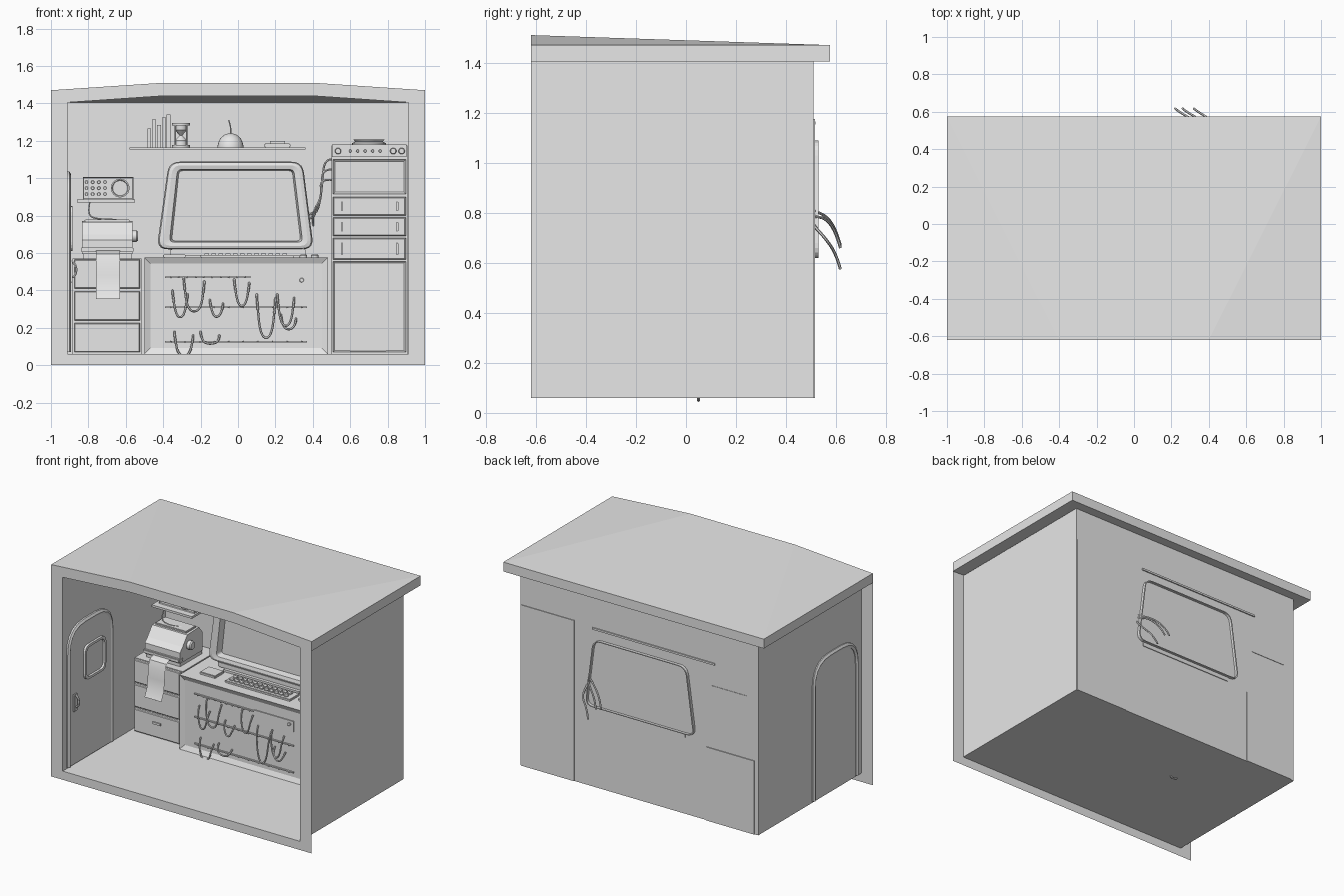
import bpy, bmesh, math
from mathutils import Vector

cube = bpy.data.objects.get("Cube")
if cube:
    bpy.data.objects.remove(cube, do_unlink=True)

grey = bpy.data.materials.new("plain grey")
grey.use_nodes = True
grey.diffuse_color = (0.8, 0.8, 0.8, 1)
grey.node_tree.nodes["Principled BSDF"].inputs["Base Color"].default_value = (0.8, 0.8, 0.8, 1)


def finish(name, bm, smooth=False, fix=True):
    if fix:
        bmesh.ops.recalc_face_normals(bm, faces=bm.faces[:])
    me = bpy.data.meshes.new(name)
    bm.to_mesh(me)
    bm.free()
    me.materials.append(grey)
    ob = bpy.data.objects.new(name, me)
    bpy.context.collection.objects.link(ob)
    if smooth:
        bpy.ops.object.select_all(action='DESELECT')
        ob.select_set(True)
        bpy.context.view_layer.objects.active = ob
        bpy.ops.object.shade_smooth_by_angle(angle=math.radians(35))
    return ob


def loft(name, loops, start=True, end=True, closed=True, smooth=False):
    """Bridge matching point loops, with optional end caps."""
    bm = bmesh.new()
    rows = [[bm.verts.new(p) for p in loop] for loop in loops]
    n = len(rows[0])
    for a, b in zip(rows, rows[1:]):
        for i in range(n if closed else n - 1):
            j = (i + 1) % n
            bm.faces.new((a[i], a[j], b[j], b[i]))
    if start:
        bm.faces.new(rows[0])
    if end:
        bm.faces.new(rows[-1])
    return finish(name, bm, smooth)


def box(name, x, y, z, inset=0, depth=0, bevel=0):
    """Box from ranges; its front face can carry a recessed or raised panel."""
    bm = bmesh.new()
    bmesh.ops.create_cube(bm, size=1)
    for v in bm.verts:
        v.co = [r[0] if c < 0 else r[1] for c, r in zip(v.co, (x, y, z))]
    bm.normal_update()
    if bevel:
        bmesh.ops.bevel(bm, geom=bm.edges[:], offset=bevel, segments=2, affect='EDGES')
    if inset:
        front = [max(bm.faces, key=lambda f: -f.normal.y * f.calc_area())]
        bmesh.ops.inset_region(bm, faces=front, thickness=inset)
        for v in front[0].verts:
            v.co.y -= depth
    return finish(name, bm)


def lathe(name, centre, profile, axis='Z', sides=24):
    """Turn (radius, height) points around an axis."""
    loops = []
    for r, h in profile:
        ring = []
        for i in range(sides):
            a = 2 * math.pi * i / sides
            c, s = r * math.cos(a), r * math.sin(a)
            off = {'Z': (c, s, h), 'Y': (c, -h, s), 'X': (h, c, s)}[axis]
            ring.append(Vector(centre) + Vector(off))
        loops.append(ring)
    return loft(name, loops, smooth=True)


def knob(name, centre, r, h, axis='Y'):
    return lathe(name, centre, [(r, 0), (r, h * .8), (r * .8, h)], axis, 16)


def tube(name, pts, r, spline='NURBS'):
    cu = bpy.data.curves.new(name, 'CURVE')
    cu.dimensions = '3D'
    cu.bevel_depth, cu.bevel_resolution, cu.resolution_u = r, 1, 6
    cu.use_fill_caps = True
    sp = cu.splines.new(spline)
    sp.points.add(len(pts) - 1)
    for p, co in zip(sp.points, pts):
        p.co = (*co, 1)
    if spline == 'NURBS':
        sp.use_endpoint_u, sp.order_u = True, 3
    cu.materials.append(grey)
    ob = bpy.data.objects.new(name, cu)
    bpy.context.collection.objects.link(ob)
    bpy.ops.object.select_all(action='DESELECT')
    ob.select_set(True)
    bpy.context.view_layer.objects.active = ob
    bpy.ops.object.convert(target='MESH')
    bpy.ops.object.shade_smooth_by_angle(angle=math.radians(50))


def rounded(corners, r, n=5):
    """Round the corners of a 2D outline."""
    pts = [Vector(c) for c in corners]
    out = []
    for i, p in enumerate(pts):
        a = p + (pts[i - 1] - p).normalized() * r
        b = p + (pts[(i + 1) % len(pts)] - p).normalized() * r
        for k in range(n + 1):
            t = k / n
            out.append(a * (1 - t) ** 2 + p * 2 * t * (1 - t) + b * t * t)
    return out


# Room shell: floor, back and side walls
W, F, B = .912, -.62, .51
loft("room_shell", [[(-W, y, 1.405), (-W, y, .06), (W, y, .06), (W, y, 1.405)] for y in (F, B)],
     start=False, closed=False)
loft("back_wall", [[(-W, B, z), (W, B, z)] for z in (.06, 1.405)], False, False, False)

# Flat front frame with a shallow arched top
outer = [(-1, 0), (1, 0), (1, 1.47), (.4, 1.51), (-.4, 1.51), (-1, 1.47)]
inner = [(-W, .06), (W, .06), (W, 1.405), (.4, 1.44), (-.4, 1.44), (-W, 1.405)]
loft("front_frame", [[(x, F, z) for x, z in o] for o in (outer, inner)], False, False)

# Roof: raised at the front, level at the back, with an overhang
bm = bmesh.new()
R = .575
tl, tr, pl, pr, bl, br = [bm.verts.new(p) for p in (
    (-1, F, 1.47), (1, F, 1.47), (-.4, F, 1.51), (.4, F, 1.51), (-1, R, 1.47), (1, R, 1.47))]
ul, ur, vl, vr, wl, wr = [bm.verts.new(p) for p in (
    (-1, F, 1.405), (1, F, 1.405), (-.4, F, 1.44), (.4, F, 1.44), (-1, R, 1.405), (1, R, 1.405))]
for f in ((tl, pl, bl), (pl, pr, br, bl), (pr, tr, br), (ul, vl, wl), (vl, vr, wr, wl), (vr, ur, wr),
          (tl, bl, wl, ul), (tr, br, wr, ur), (bl, br, wr, wl), (tl, pl, vl, ul), (pl, pr, vr, vl), (pr, tr, ur, vr)):
    bm.faces.new(f)
finish("roof", bm)

# Side door with arched frame, window and handle
arch = rounded([(-.565, .06), (-.565, 1.02), (-.095, 1.02), (-.095, .06)], .17)[6:18]
arch = [Vector((-.565, .07))] + arch + [Vector((-.095, .07))]
tube("door_frame", [(-.91, y, z) for y, z in arch], .018, 'POLY')
loft("door_panel", [[(x, p[0], p[1]) for p in arch] for x in (-.915, -.9)])
win = rounded([(-.41, .61), (-.41, .85), (-.18, .85), (-.18, .61)], .05)
mid = Vector((-.295, .73))
loft("door_window", [[(x, *(mid + (p - mid) * s)) for p in win]
                     for x, s in ((-.902, 1), (-.885, 1), (-.885, .86), (-.897, .84))])
box("door_handle_plate", (-.9, -.885), (-.53, -.49), (.44, .56), bevel=.004)
tube("door_handle", [(-.885, -.51, .47), (-.865, -.51, .48), (-.865, -.51, .54), (-.885, -.51, .55)], .007)

# Left drawer cabinet
box("left_cabinet", (-.885, -.515), (.13, .516), (.06, .57))
for z in (.07, .24, .41):
    box("left_drawer", (-.875, -.525), (.115, .13), (z, z + .155), .006, .004)
    box("left_drawer_handle", (-.73, -.67), (.103, .112), (z + .09, z + .105))

# Printer with paper strip
body = [(.17, .595), (.17, .67), (.2, .7), (.25, .765), (.38, .77), (.42, .72), (.42, .595)]
loft("printer_body", [[(x, y, z) for y, z in body] for x in (-.835, -.565)])
box("printer_base", (-.83, -.57), (.18, .42), (.57, .6))
box("printer_slot", (-.84, -.56), (.155, .2), (.605, .63), bevel=.004)
box("printer_lid", (-.82, -.58), (.26, .37), (.765, .78), bevel=.004)
knob("printer_knob", (-.57, .27, .69), .03, .035, 'X')
paper = [(.2, .615), (.15, .612), (.115, .595), (.1, .55), (.095, .48), (.085, .41), (.06, .355)]
loft("paper_strip", [[(x, y, z) for y, z in paper] for x in (-.76, -.63)], False, False, False, True)

# Radio on a small shelf
box("radio_shelf", (-.86, -.55), (.28, .51), (.87, .885))
box("radio_body", (-.83, -.56), (.32, .513), (.887, 1.005), .006, -.004)
lathe("radio_speaker", (-.63, .325, .947), [(.05, 0), (.05, .01), (.043, .01), (.04, .004)], 'Y')
for i in range(4):
    for k in range(3):
        knob("radio_knob", (-.81 + i * .033, .325, .915 + k * .032), .009, .012)
tube("radio_cable", [(-.79, .34, .88), (-.81, .3, .8), (-.74, .28, .78), (-.65, .3, .78), (-.63, .33, .77)], .004)

# Desk with recessed peg panel
box("desk", (-.5, .48), (.07, .51), (.06, .575), .045, -.015)
box("desk_label_plate", (.07, .37), (.078, .086), (.405, .48))
knob("desk_plate_knob", (.34, .08, .455), .012, .01)
for z, x1 in ((.47, .07), (.31, .37), (.125, .37)):
    box("peg_rail", (-.39, x1), (.076, .086), (z - .004, z + .004))
    for i in range(10):
        knob("peg", (-.36 + i * (x1 + .33) / 9, .08, z), .004, .014)

# Hanging wires: left x, right x, top z, bottom z
for a, b, t, d in ((-.35, -.27, .4, .29), (-.29, -.18, .47, .33), (-.15, -.08, .35, .28),
                   (-.02, .06, .46, .35), (.1, .2, .38, .2), (.21, .3, .38, .25),
                   (.23, .31, .27, .21), (-.34, -.24, .18, .08), (-.2, -.1, .18, .13)):
    e = d - (t - d) * .3
    tube("hanging_wire", [(a, .08, t), (a, .055, t - .02), (a + .02, .05, e),
                          (b - .02, .05, e), (b, .055, t - .04), (b, .08, t - .02)], .006)

# Desk controls
box("keyboard", (-.2, .3), (.14, .25), (.575, .59), bevel=.003)
for i in range(12):
    for k in range(2):
        box("key", (-.18 + i * .038, -.155 + i * .038), (.16 + k * .04, .185 + k * .04), (.588, .597))
box("desk_pad", (-.4, -.28), (.15, .25), (.575, .593), bevel=.004)
for x in (.35, .41):
    lathe("desk_dial", (x, .2, .575), [(.02, 0), (.02, .012), (.015, .018)])

# Large screen
rim = rounded([(-.435, .62), (.405, .62), (.345, 1.088), (-.37, 1.088)], .06)
glass = rounded([(-.355, .665), (.335, .665), (.29, 1.04), (-.315, 1.04)], .02)
steps = ((.12, .512), (.12, .53), (0, .53), (0, .31), (.1, .285), (.4, .28), (.85, .285), (.9, .3), (1, .33))
loft("screen", [[(p.x, y, p.y) for p in (a.lerp(b, t) for a, b in zip(rim, glass))] for t, y in steps], start=False)
box("screen_stand", (-.36, .36), (.29, .515), (.585, .625), bevel=.006)
box("screen_foot", (-.3, .28), (.27, .45), (.575, .59))

# Right appliance stack
box("right_cabinet", (.5, .905), (.115, .515), (.06, 1.175))
box("lower_door", (.508, .897), (.1, .115), (.07, .555), .012, -.006)
for z in (.075, .53):
    box("door_vent", (.6, .79), (.098, .108), (z, z + .01))
for z0, z1 in ((.565, .68), (.69, .79), (.8, .9)):
    box("right_drawer", (.508, .897), (.1, .115), (z0, z1), .008, .005)
    for x in (.55, .845):
        box("drawer_handle", (x, x + .012), (.075, .1), (z0 + .025, z1 - .025), bevel=.003)
box("oven_door", (.508, .897), (.095, .115), (.915, 1.1), .014, -.008)
box("oven_panel", (.503, .902), (.1, .115), (1.112, 1.18))
for x in (.535, .83, .875):
    knob("oven_knob", (x, .1, 1.145), .017, .02)
for i in range(5):
    knob("oven_button", (.6 + i * .04, .1, 1.145), .008, .012)
lathe("hot_plate", (.7, .3, 1.175), [(.09, 0), (.09, .012), (.075, .02), (.06, .02)])
lathe("pan", (.7, .3, 1.19), [(.07, 0), (.085, .018), (.08, .018), (.066, .006)])

# Cables from the stack, passing behind the screen and through the wall
for i, (x, z) in enumerate(((.22, .67), (.26, .66), (.32, .575))):
    s = 1.1 - i * .055
    o = i * .025
    tube("power_cable", [(.51, .45, s), (.46 - o / 2, .44, s + .01), (.45, .45, .95 - o), (.43 - o / 2, .47, .83),
                         (.4, .5, .81 - o), (x + .09, .56, z + .12), (x + .02, .6, z + .06), (x, .617, z)], .006)

# Upper shelf and its ornaments
box("upper_shelf", (-.58, .36), (.3, .518), (1.152, 1.165))
for i, h in enumerate((.1, .15, .12, .16, .175)):
    x = -.485 + i * .026
    box("book", (x, x + .021), (.36, .47), (1.165, 1.165 + h))
for z in (1.165, 1.282):
    lathe("hourglass_end", (-.305, .4, z), [(.048, 0), (.048, .012)])
lathe("hourglass_glass", (-.305, .4, 1.177), [(.035, 0), (.033, .025), (.007, .052), (.033, .08), (.035, .105)])
for k in range(4):
    a = math.pi / 4 + k * math.pi / 2
    lathe("hourglass_post", (-.305 + .042 * math.cos(a), .4 + .042 * math.sin(a), 1.17), [(.004, 0), (.004, .12)], sides=8)
dome = [(.068 * math.cos(t * math.pi / 14), .07 * math.sin(t * math.pi / 14)) for t in range(7)]
lathe("dome_ornament", (-.04, .4, 1.17), [(.07, -.005), (.07, 0)] + dome[1:])
tube("dome_spike", [(-.04, .4, 1.235), (-.035, .4, 1.27), (-.05, .4, 1.31)], .004)
box("small_case", (.14, .28), (.36, .46), (1.165, 1.185), bevel=.004)
box("small_case_lid", (.17, .25), (.38, .44), (1.185, 1.198))
